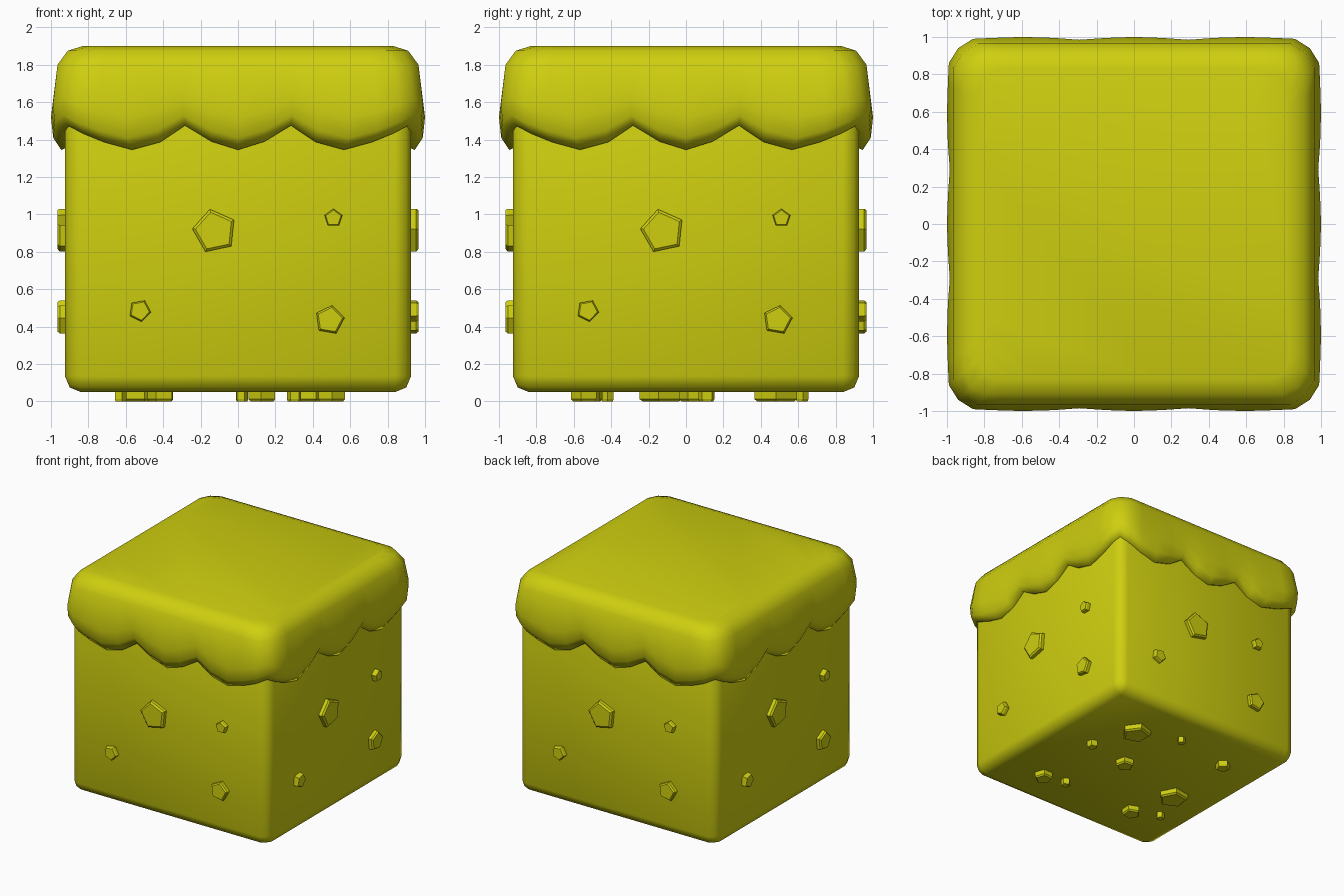
import bpy, bmesh
from math import radians, cos, sin, pi
from mathutils import Matrix, Vector

cube = bpy.data.objects.get("Cube")
if cube:
    bpy.data.objects.remove(cube, do_unlink=True)

yellow = bpy.data.materials.new("mustard_yellow")
yellow.use_nodes = True
colour = (0.62, 0.62, 0.005, 1)
yellow.diffuse_color = colour
yellow.node_tree.nodes["Principled BSDF"].inputs["Base Color"].default_value = colour


def finish(bm, name, smooth):
    bmesh.ops.recalc_face_normals(bm, faces=bm.faces)
    for f in bm.faces:
        f.smooth = smooth
    mesh = bpy.data.meshes.new(name)
    bm.to_mesh(mesh)
    bm.free()
    mesh.materials.append(yellow)
    obj = bpy.data.objects.new(name, mesh)
    bpy.context.collection.objects.link(obj)
    return obj


# Body: block with rounded edges and a crisp line down each upright corner
BODY, BOTTOM, TOP = 0.925, 0.05, 1.75
bm = bmesh.new()
bmesh.ops.create_cube(bm, size=1)
bmesh.ops.scale(bm, verts=bm.verts, vec=(2 * BODY, 2 * BODY, TOP - BOTTOM))
bmesh.ops.translate(bm, verts=bm.verts, vec=(0, 0, (TOP + BOTTOM) / 2))
bmesh.ops.bevel(bm, geom=bm.edges[:], offset=0.085, segments=2, profile=0.5, affect='EDGES')
for e in bm.edges:
    a, b = (v.co for v in e.verts)
    if abs(a.z - b.z) > 1 and abs(abs(a.x) - abs(a.y)) < 0.01:
        e.smooth = False
finish(bm, "body", True)

# Cap: rings running from the flat top down to a scalloped lip
# half of one side: (position along the side, how far the drip hangs)
half = [(0, 1), (0.14, 0.66), (0.28, 0), (0.41, 0.68), (0.56, 1), (0.71, 0.68), (0.82, 0.33)]
side = [(-0.9, 0)] + [(-t, d) for t, d in half[:0:-1]] + half
# ring: (reach at valley, height at valley, reach at drip, height at drip, corner inset)
rings = [
    (0.83, 1.90, 0.83, 1.90, 0.03),
    (0.91, 1.875, 0.91, 1.875, 0.04),
    (0.965, 1.80, 0.965, 1.80, 0.05),
    (0.985, 1.62, 1.00, 1.52, 0.045),
    (0.975, 1.53, 0.988, 1.41, 0.04),
    (0.945, 1.475, 0.945, 1.345, 0.035),
    (0.89, 1.48, 0.89, 1.365, 0.0),
]
bm = bmesh.new()
loops = []
for r0, z0, r1, z1, inset in rings:
    loop = []
    for k in range(4):
        turn = Matrix.Rotation(k * pi / 2, 3, 'Z')
        for t, d in side:
            reach = r0 + (r1 - r0) * d
            corner = reach - inset
            out = corner if t == -0.9 else reach
            p = Vector((t / 0.9 * corner, -out, z0 + (z1 - z0) * d))
            loop.append(bm.verts.new(turn @ p))
    loops.append(loop)
for upper, lower in zip(loops, loops[1:]):
    for i in range(len(upper)):
        j = (i + 1) % len(upper)
        bm.faces.new((upper[i], upper[j], lower[j], lower[i]))
bm.faces.new(loops[0])
bm.faces.new(loops[-1])
finish(bm, "dripping_cap", True)


# Crumbs: short tapered five-sided studs
def add_crumb(bm, place, u, v, r, angle, base, tip):
    ends = []
    for depth, scale in ((base, 1), (tip - 0.012, 1), (tip, 0.86)):
        ends.append([])
        for i in range(5):
            a = radians(angle + 72 * i)
            p = Vector((u + r * scale * cos(a), v + r * scale * sin(a), depth))
            ends[-1].append(bm.verts.new(place @ p))
    for low, high in zip(ends, ends[1:]):
        for i in range(5):
            j = (i + 1) % 5
            bm.faces.new((low[i], low[j], high[j], high[i]))
    bm.faces.new(ends[0])
    bm.faces.new(ends[-1])


# Side crumbs: the same four on each side
side_crumbs = [(-0.125, 0.91, 0.12, 102), (0.51, 0.98, 0.05, 90),
               (-0.525, 0.485, 0.06, -80), (0.49, 0.435, 0.08, 80)]
for k, name in enumerate(("front", "left", "back", "right")):
    bm = bmesh.new()
    place = Matrix.Rotation(k * pi / 2, 3, 'Z') @ Matrix.Rotation(pi / 2, 3, 'X')
    for u, v, r, angle in side_crumbs:
        add_crumb(bm, place, u, v, r, angle, 0.9, 0.965)
    finish(bm, name + "_crumbs", False)

# Bottom crumbs
bottom_crumbs = [(0.38, 0.48, 0.12), (0.53, 0.11, 0.045), (0.02, 0.62, 0.035),
                 (0.13, 0.04, 0.075), (-0.5, 0.52, 0.06), (0.5, -0.54, 0.075),
                 (0.3, -0.5, 0.04), (-0.52, -0.13, 0.12), (-0.41, -0.52, 0.075),
                 (-0.63, -0.42, 0.035)]
bm = bmesh.new()
flip = Matrix.Diagonal((1, 1, -1))
for i, (x, y, r) in enumerate(bottom_crumbs):
    add_crumb(bm, flip, x, y, r, 40 * i, -0.08, 0.0)
finish(bm, "bottom_crumbs", False)
